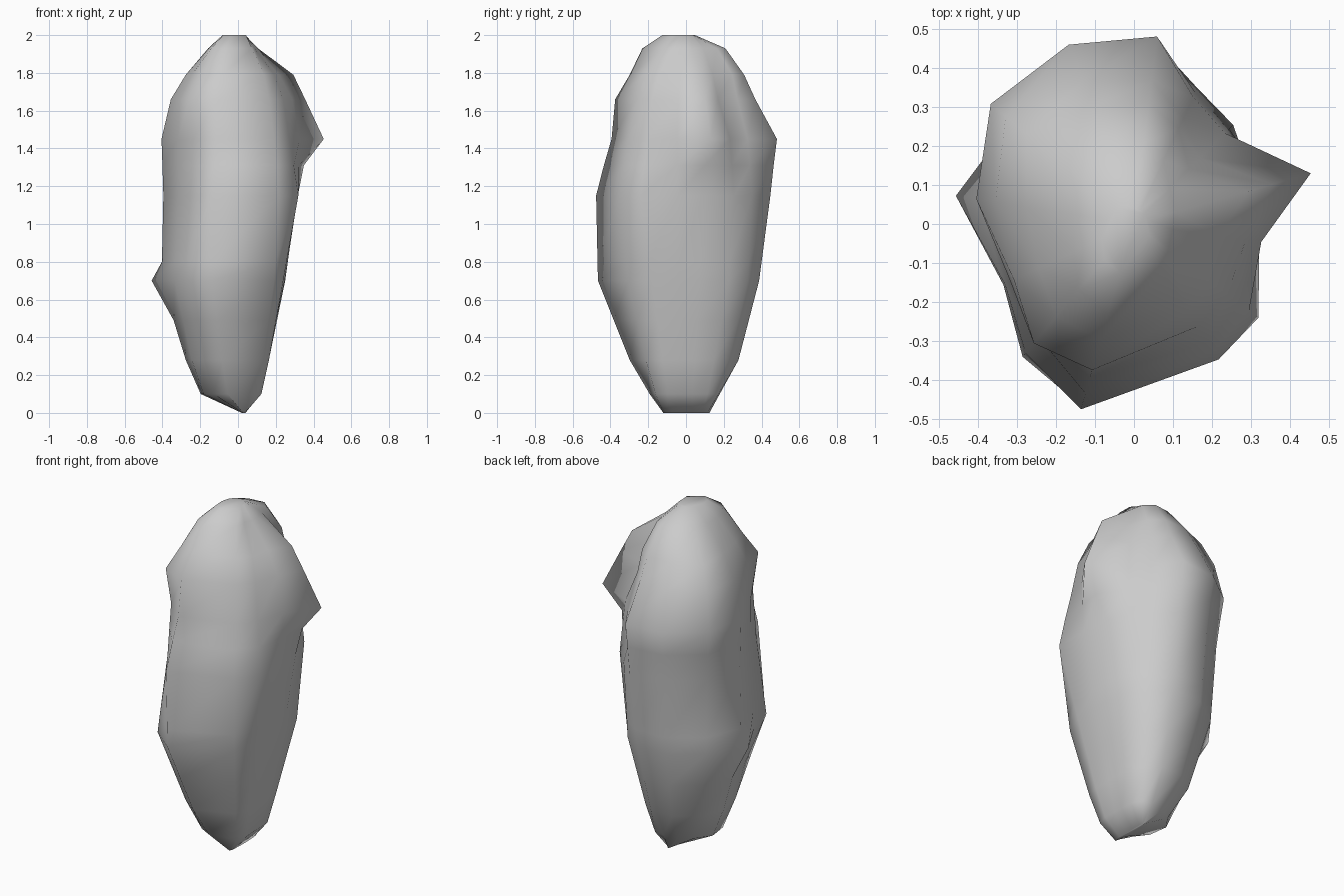
import bpy, bmesh
from math import radians, cos, sin

# Directions of the rock's main ridges and hollows, in degrees around z
ANGLES = [16, 45, 65, 83, 110, 140, 171, 205, 230, 254, 302, 323, 352]

# Cross-sections: height -> radius along each direction
SECTIONS = {
    0.10: [.12, .16, .19, .18, .18, .18, .20, .20, .20, .20, .19, .155, .12],
    0.28: [.17, .21, .25, .28, .29, .29, .28, .27, .29, .31, .25, .205, .16],
    0.70: [.26, .32, .36, .39, .41, .41, .41, .37, .445, .485, .36, .30, .25],
    1.15: [.325, .36, .385, .45, .45, .44, .40, .35, .39, .495, .41, .40, .32],
    1.45: [.40, .33, .36, .485, .49, .48, .41, .35, .37, .41, .36, .34, .33],
    1.66: [.37, .24, .30, .37, .39, .43, .36, .34, .40, .39, .31, .30, .29],
    1.79: [.305, .20, .27, .31, .32, .36, .28, .27, .31, .31, .26, .24, .22],
    1.93: [.11, .13, .18, .21, .21, .18, .16, .17, .22, .24, .14, .11, .10],
    2.00: [.04, .04, .04, .04, .05, .06, .07, .09, .12, .13, .08, .05, .04],
}


def blend(z0, z1, t):
    """In-between section, keeps the spurs below short and sharp."""
    return [a + (b - a) * t for a, b in zip(SECTIONS[z0], SECTIONS[z1])]


SECTIONS.update({0.49: blend(0.28, 0.70, 0.5),
                 0.80: blend(0.70, 1.15, 0.22),
                 1.31: blend(1.15, 1.45, 0.5)})

# Left and right spurs
SECTIONS[0.70][6] = 0.463
SECTIONS[1.45][0] = 0.472

bm = bmesh.new()

# Narrow wedge at the foot
rings = [[bm.verts.new((0.03 + 0.01 * cos(radians(a)), 0.125 * sin(radians(a)), 0))
          for a in ANGLES]]

# Body cross-sections, from the foot up
for z, radii in sorted(SECTIONS.items()):
    rings.append([bm.verts.new((r * cos(radians(a)), r * sin(radians(a)), z))
                  for a, r in zip(ANGLES, radii)])

# Skin between neighbouring sections, closed at both ends
n = len(ANGLES)
for low, high in zip(rings, rings[1:]):
    for i in range(n):
        j = (i + 1) % n
        bm.faces.new((low[i], low[j], high[j], high[i]))
bm.faces.new(rings[0][::-1])
bm.faces.new(rings[-1])
for f in bm.faces:
    f.smooth = True
bmesh.ops.recalc_face_normals(bm, faces=bm.faces)

mesh = bpy.data.meshes.new("rock")
bm.to_mesh(mesh)
bm.free()
rock = bpy.data.objects.new("rock", mesh)
bpy.context.collection.objects.link(rock)
